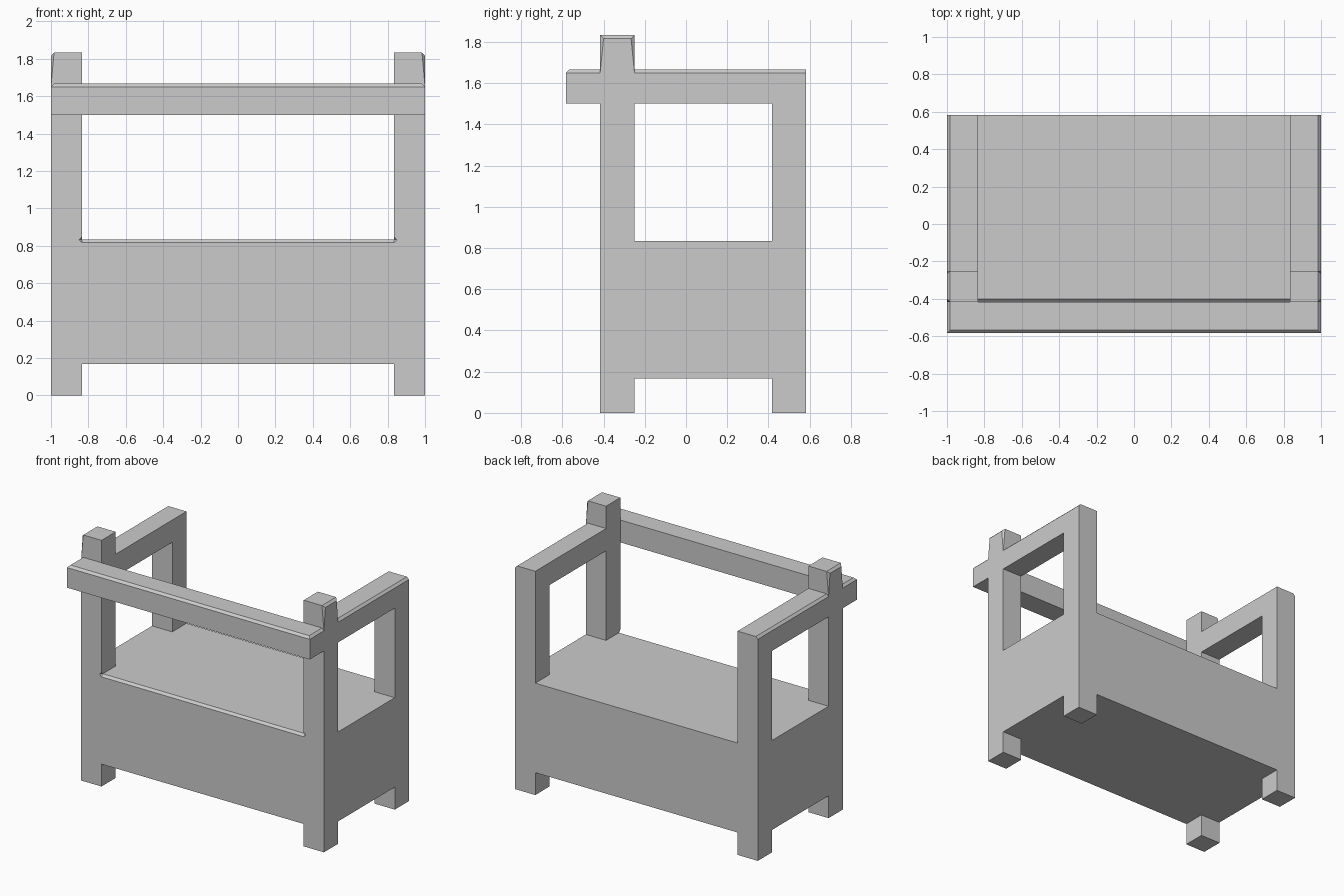
import bpy, bmesh
from itertools import product

if "Cube" in bpy.data.objects:
    bpy.data.objects.remove(bpy.data.objects["Cube"])

U = 1 / 6      # block module
C = U / 10     # chamfer size


def solid(name, points, mirror=False):
    """Convex solid through the given points, optionally mirrored across x."""
    bm = bmesh.new()
    for p in points:
        bm.verts.new(p)
    bmesh.ops.convex_hull(bm, input=bm.verts[:])
    bmesh.ops.dissolve_limit(bm, angle_limit=0.01, verts=bm.verts[:], edges=bm.edges[:])
    bmesh.ops.recalc_face_normals(bm, faces=bm.faces[:])
    me = bpy.data.meshes.new(name)
    bm.to_mesh(me)
    bm.free()
    ob = bpy.data.objects.new(name, me)
    bpy.context.collection.objects.link(ob)
    if mirror:
        ob.modifiers.new("mirror", 'MIRROR')
    return ob


def box(x0, x1, y0, y1, z0, z1):
    return list(product((x0, x1), (y0, y1), (z0, z1)))


XI, XO = 5 * U, 1.0                      # post inner and outer x
YR, YF, YA, YB, YE = -3.5 * U, -2.5 * U, -1.5 * U, 2.5 * U, 3.5 * U
BED, ARM, RAIL, TIP = 5 * U, 9 * U, 10 * U, 11 * U

# solid base with chamfered front top edge
solid("bed_base", box(-XI, XI, YF, YE, U, BED - C) + box(-XI, XI, YF + C, YE, U, BED))
solid("side_panel", box(XI, XO, YA, YB, U, BED), True)

# posts
front_post = solid("front_post", box(XI, XO, YF, YA, 0, RAIL - C))
solid("back_post", box(XI, XO, YB, YE, 0, ARM), True)

# small notches where the front chamfer runs into the posts
notch = solid("notch_cutter", [(XI + C * a, YF + C * b, BED + C * c)
                               for a, b, c in ((1, 0, 0), (-1, 0, 0), (0, 1, 0),
                                               (0, -1, 0), (0, 0, 1), (0, 0, -1))])
notch.hide_render = True
notch.hide_viewport = True
cut = front_post.modifiers.new("notch", 'BOOLEAN')
cut.operation = 'DIFFERENCE'
cut.solver = 'EXACT'
cut.object = notch
front_post.modifiers.new("mirror", 'MIRROR')

# post tips, chamfered around the outer face
solid("post_tip",
      box(XI, XO - C, YF, YA, RAIL - C, TIP)
      + box(XI, XO, YF + C, YA - C, RAIL - C, TIP - C)
      + [(XO, YF, RAIL - C), (XO, YA, RAIL - C)], True)

# side arm rails and front rail with chamfered outer top edges
solid("arm_rail", box(XI, XO, YA, YE, ARM, RAIL - C) + box(XI, XO - C, YA, YE, ARM, RAIL), True)
solid("front_rail", box(-XO, XO, YR, YF, ARM, RAIL - C)
      + box(-XO + C, XO - C, YR + C, YF, ARM, RAIL))
